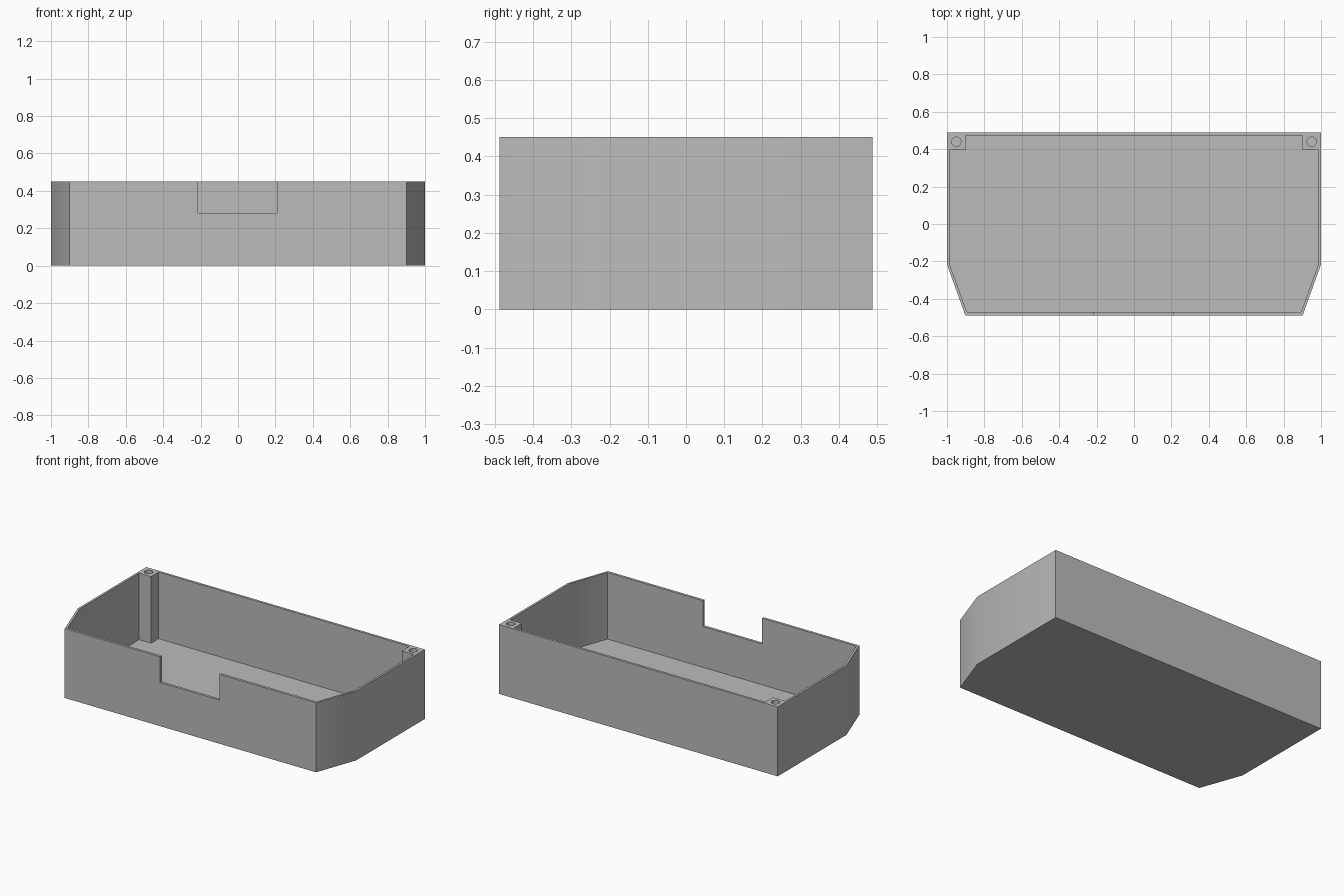
import bpy, bmesh, math

cube = bpy.data.objects.get("Cube")
if cube:
    bpy.data.objects.remove(cube, do_unlink=True)

HEIGHT, FLOOR = 0.45, 0.018
BACK, SHOULDER = 0.488, -0.216

grey = bpy.data.materials.new("plain grey")
grey.use_nodes = True
colour = (0.5, 0.5, 0.5, 1)
grey.diffuse_color = colour
grey.node_tree.nodes["Principled BSDF"].inputs["Base Color"].default_value = colour


def prism(name, outline, z0, z1):
    """Extrude a flat outline from z0 up to z1."""
    bm = bmesh.new()
    face = bm.faces.new([bm.verts.new((x, y, z0)) for x, y in outline])
    new = bmesh.ops.extrude_face_region(bm, geom=[face])["geom"]
    top = [v for v in new if isinstance(v, bmesh.types.BMVert)]
    bmesh.ops.translate(bm, vec=(0, 0, z1 - z0), verts=top)
    bmesh.ops.recalc_face_normals(bm, faces=bm.faces)
    mesh = bpy.data.meshes.new(name)
    bm.to_mesh(mesh)
    bm.free()
    mesh.materials.append(grey)
    obj = bpy.data.objects.new(name, mesh)
    bpy.context.collection.objects.link(obj)
    return obj


def mirrored(half):
    """Close a right-hand half outline with its mirror image."""
    return half + [(-x, y) for x, y in reversed(half)]


def circle(cx, cy, radius, sides=32):
    steps = [2 * math.pi * i / sides for i in range(sides)]
    return [(cx + radius * math.cos(a), cy + radius * math.sin(a)) for a in steps]


# Solid body with tapered front corners
tray = prism("open_tray", mirrored([(0.902, -BACK), (1, SHOULDER), (1, BACK)]), 0, HEIGHT)

# Cavity, leaving thin walls and a square post in each back corner
cavity = mirrored([(0.893, -0.471), (0.986, SHOULDER + 0.002), (0.986, 0.395),
                   (0.9, 0.395), (0.9, 0.472)])
cutters = [prism("cavity_cutter", cavity, FLOOR, HEIGHT + 0.1)]

# Notch in the front wall
notch = [(-0.217, -0.6), (0.209, -0.6), (0.209, -0.44), (-0.217, -0.44)]
cutters.append(prism("notch_cutter", notch, 0.283, HEIGHT + 0.1))

# Screw holes in the posts
for side, label in ((1, "left"), (-1, "right")):
    cutters.append(prism(label + "_hole_cutter", circle(side * 0.95, 0.44, 0.025),
                         0.2, HEIGHT + 0.1))

bpy.context.view_layer.objects.active = tray
for cutter in cutters:
    cutter.hide_render = True
    cut = tray.modifiers.new(cutter.name, "BOOLEAN")
    cut.operation = "DIFFERENCE"
    cut.solver = "EXACT"
    cut.object = cutter
    bpy.ops.object.modifier_apply(modifier=cut.name)
    bpy.data.objects.remove(cutter, do_unlink=True)

# Smooth only the gentle side bends
bpy.ops.object.select_all(action="DESELECT")
tray.select_set(True)
bpy.ops.object.shade_smooth_by_angle(angle=math.radians(30))
